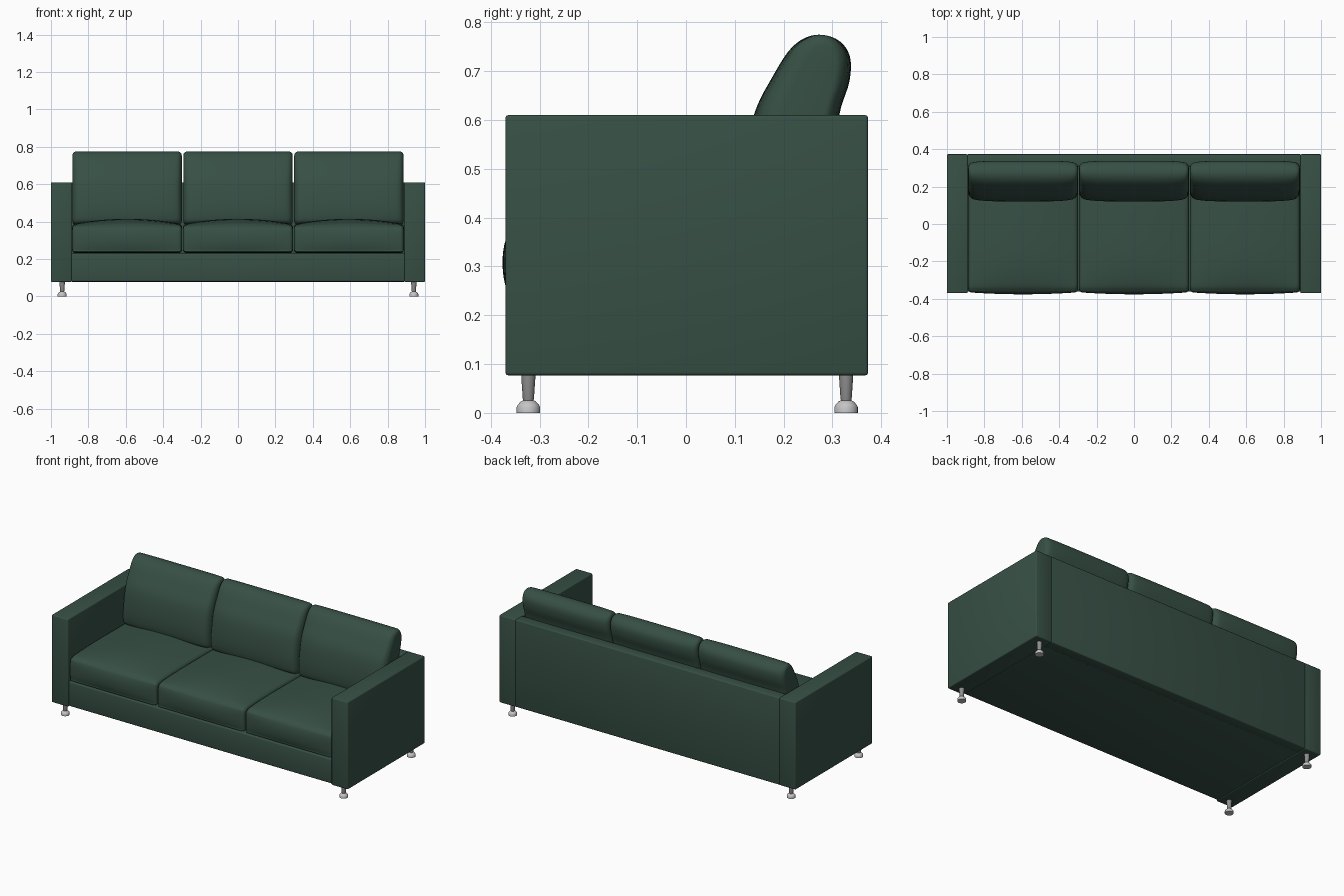
import bpy, bmesh, math
from mathutils import Vector

if "Cube" in bpy.data.objects:
    bpy.data.objects.remove(bpy.data.objects["Cube"])


def material(name, rgb):
    m = bpy.data.materials.new(name)
    m.diffuse_color = (*rgb, 1)
    m.use_nodes = True
    m.node_tree.nodes["Principled BSDF"].inputs["Base Color"].default_value = m.diffuse_color
    return m


GREEN = material("dark green fabric", (0.038, 0.080, 0.060))
STEEL = material("grey metal", (0.27, 0.27, 0.27))
FOOT = material("light grey metal", (0.56, 0.56, 0.56))


def finish(name, bm, mat, angle=40):
    bmesh.ops.recalc_face_normals(bm, faces=bm.faces)
    for f in bm.faces:
        f.smooth = True
    me = bpy.data.meshes.new(name)
    bm.to_mesh(me)
    bm.free()
    me.set_sharp_from_angle(angle=math.radians(angle))
    me.materials.append(mat)
    ob = bpy.data.objects.new(name, me)
    bpy.context.collection.objects.link(ob)
    return ob


def box(name, lo, hi, bevel=0.006):
    bm = bmesh.new()
    bmesh.ops.create_cube(bm, size=1)
    for v in bm.verts:
        v.co = Vector([(a + b) / 2 + c * (b - a) for a, b, c in zip(lo, hi, v.co)])
    bmesh.ops.bevel(bm, geom=bm.edges[:], offset=bevel, segments=3,
                    profile=0.5, affect='EDGES')
    return finish(name, bm, GREEN)


def smooth_loop(pts, n=5):
    """Closed Catmull-Rom curve through the control points."""
    out, k = [], len(pts)
    for i in range(k):
        a, b, c, d = (Vector(pts[(i + j) % k]) for j in (-1, 0, 1, 2))
        for s in range(n):
            t = s / n
            out.append(0.5 * (2 * b + (c - a) * t + (2 * a - 5 * b + 4 * c - d) * t * t
                              + (3 * b - a - 3 * c + d) * t ** 3))
    return out


def loft(name, x0, half, stations, shape):
    """Cushion: rings of (y, z) points along x; shape(t, d) gives a ring."""
    bm = bmesh.new()
    rings = []
    for t in stations:
        ring = shape(t, half * (1 - abs(t)))
        rings.append([bm.verts.new((x0 + half * t, y, z)) for y, z in ring])
    for r, s in zip(rings, rings[1:]):
        for i in range(len(r)):
            j = (i + 1) % len(r)
            bm.faces.new((r[i], r[j], s[j], s[i]))
    bm.faces.new(rings[0])
    bm.faces.new(rings[-1])
    return finish(name, bm, GREEN, 60)


def corner(d, r):
    """Inset of a round corner of radius r at distance d from the end."""
    return r - math.sqrt(max(0, r * r - (r - d) ** 2)) if d < r else 0


half_side = [0, .08, .18, .3, .42, .54, .65, .75, .83, .89, .93, .955, .975, .99, .997, 1]
STATIONS = [-t for t in reversed(half_side[1:])] + half_side

SEAT = smooth_loop([(-.352, .236), (-.362, .25), (-.365, .30), (-.362, .355), (-.350, .372),
                    (-.31, .381), (-.15, .386), (.05, .386), (.22, .384), (.29, .375),
                    (.303, .35), (.303, .26), (.29, .234), (0, .232), (-.25, .232)])
BACK = smooth_loop([(.142, .392), (.124, .42), (.122, .50), (.139, .61), (.178, .69),
                    (.218, .75), (.262, .774), (.308, .766), (.335, .733), (.335, .68),
                    (.314, .61), (.303, .50), (.29, .41), (.26, .385), (.19, .382)])


def seat_shape(t, d):
    e, crown = corner(d, 0.018), 1 - t * t
    ring = []
    for y, z in SEAT:
        fy, fz = (y + .03) / .335, (z - .31) / .077
        ny = y - e * fy
        nz = z - e * fz
        if fz > 0.4:      # domed top
            nz += 0.028 * crown * min(1, max(0, 1 - fy ** 4)) * min(1, (fz - .4) * 2)
        if fy < -.8:      # bulging front
            ny -= 0.011 * crown * max(0, 1 - fz * fz)
        ring.append((ny, nz))
    return ring


def back_shape(t, d):
    ez = corner(d, 0.022)
    ey = corner(d, 0.03) + 0.016 * abs(t) ** 5
    ring = []
    for y, z in BACK:
        mid = .205 + (z - .4) * .22
        ring.append((y - ey * (y - mid) / .09, z - ez * (z - .58) / .195))
    return ring


# frame
box("base", (-.892, -.362, .08), (.892, .32, .229))
box("back_panel", (-.892, .308, .078), (.892, .373, .61))
for side, s in (("left", -1), ("right", 1)):
    xs = sorted((s * .889, s * 1.0))
    box(side + "_arm", (xs[0], -.37, .077), (xs[1], .373, .61))

# cushions
for i, x in enumerate((-.593, 0, .593)):
    loft(f"seat_cushion_{i + 1}", x, .2935, STATIONS, seat_shape)
    loft(f"back_cushion_{i + 1}", x, .2925, STATIONS, back_shape)


def lathe(name, x, y, profile, mat, n=24):
    bm = bmesh.new()
    rings = [[bm.verts.new((x + r * math.cos(2 * math.pi * i / n),
                            y + r * math.sin(2 * math.pi * i / n), z)) for i in range(n)]
             for r, z in profile]
    for a, b in zip(rings, rings[1:]):
        for i in range(n):
            j = (i + 1) % n
            bm.faces.new((a[i], a[j], b[j], b[i]))
    bm.faces.new(rings[0])
    bm.faces.new(rings[-1])
    return finish(name, bm, mat, 30)


# legs: tapered stem on a round foot
for x in (-.94, .94):
    for y in (-.323, .328):
        tag = ("front" if y < 0 else "back") + ("_left" if x < 0 else "_right")
        lathe(tag + "_leg", x, y, [(.010, .022), (.0115, .03), (.0145, .074), (.0145, .08)], STEEL)
        lathe(tag + "_foot", x, y, [(.024, 0), (.024, .012), (.022, .016), (.016, .023),
                                    (.012, .025)], FOOT)
